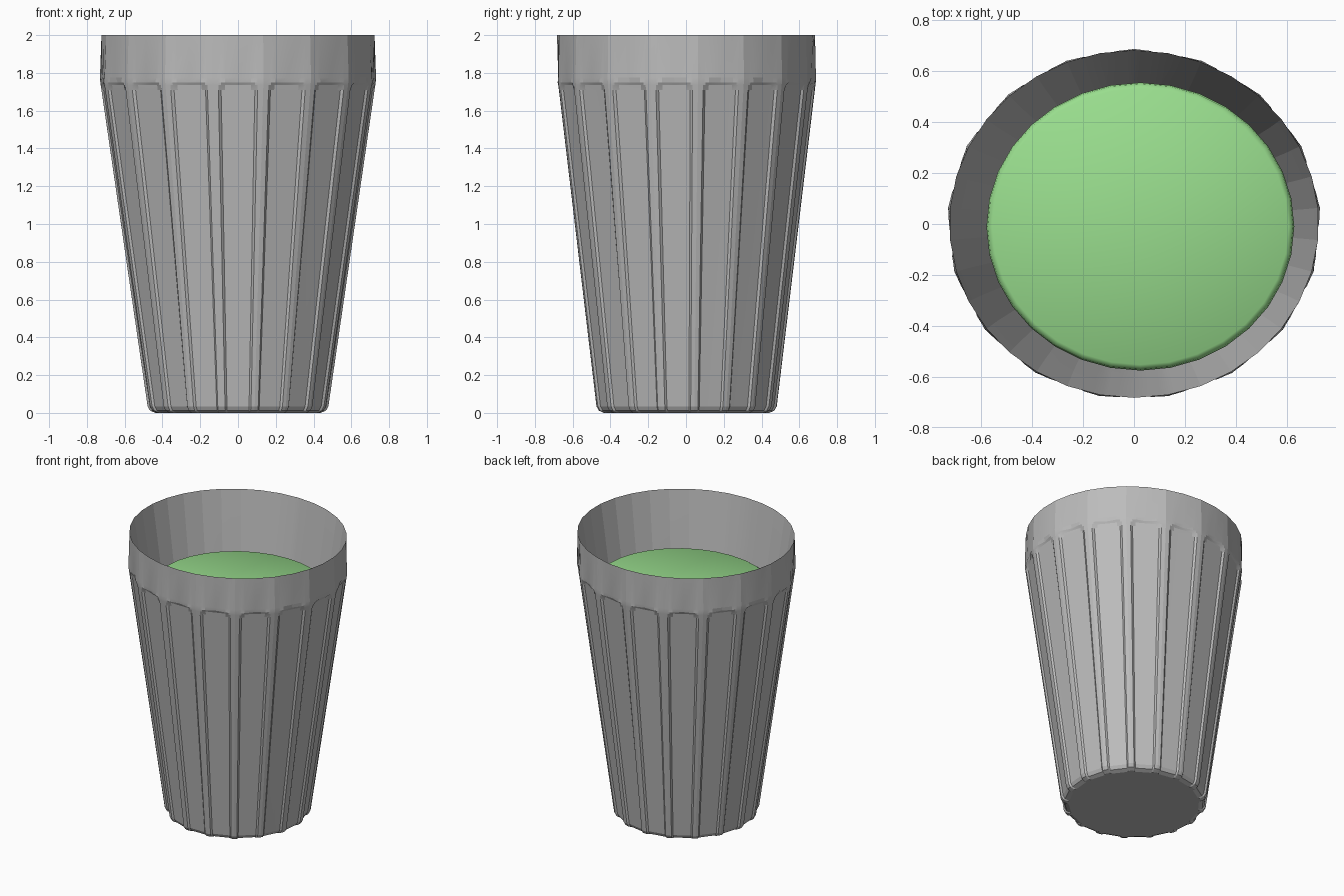
import bpy, bmesh, math

if "Cube" in bpy.data.objects:
    bpy.data.objects.remove(bpy.data.objects["Cube"])

N = 17                       # flutes around the cup
STEP = 2 * math.pi / N
T = [-0.5, -0.39, -0.34, -0.26, 0.0, 0.26, 0.34, 0.39]   # samples across one flute
DEPTH = 0.014


def material(name, rgb):
    m = bpy.data.materials.new(name)
    m.diffuse_color = (*rgb, 1)
    m.use_nodes = True
    m.node_tree.nodes["Principled BSDF"].inputs["Base Color"].default_value = m.diffuse_color
    return m


def chord(a, half):
    """Radius factor that puts a point at angle a on a straight chord of +-half."""
    return math.cos(half) / math.cos(a)


def loft(name, rings, mat, smooth_angle):
    """Skin closed rings of points and cap both ends."""
    bm = bmesh.new()
    vr = [[bm.verts.new(p) for p in ring] for ring in rings]
    n = len(vr[0])
    for a, b in zip(vr, vr[1:]):
        for i in range(n):
            j = (i + 1) % n
            bm.faces.new((a[i], a[j], b[j], b[i]))
    for ring in (vr[0], vr[-1]):
        c = [sum(v.co[k] for v in ring) / n for k in range(3)]
        centre = bm.verts.new(c)
        for i in range(n):
            bm.faces.new((ring[i], ring[(i + 1) % n], centre))
    bmesh.ops.recalc_face_normals(bm, faces=bm.faces[:])
    me = bpy.data.meshes.new(name)
    bm.to_mesh(me)
    bm.free()
    me.materials.append(mat)
    ob = bpy.data.objects.new(name, me)
    bpy.context.collection.objects.link(ob)
    bpy.ops.object.select_all(action='DESELECT')
    ob.select_set(True)
    bpy.context.view_layer.objects.active = ob
    bpy.ops.object.shade_smooth_by_angle(angle=math.radians(smooth_angle))
    return ob


def cup_ring(z, rx, ry, kind, cut=0.0):
    """kind: 'flute' = ribs with recessed panels up to |t| <= cut, else polygon sides."""
    pts = []
    for k in range(N):
        for t in T:
            a = t * STEP
            if kind == 'flute':
                f, d = (1.0, 0.0)
                if abs(t) < 0.5:
                    f = chord(a, 0.5 * STEP) * 0.5 + 0.5       # slightly rounded rib
                if abs(t) <= cut:
                    f, d = chord(a, 0.34 * STEP), DEPTH        # flat panel
            elif kind == 'coarse':
                f, d = chord(a, 0.5 * STEP), 0.0
            else:
                b = abs(abs(t) - 0.25) * STEP
                f, d = chord(b, 0.25 * STEP), 0.0
            th = k * STEP + a
            pts.append(((rx * f - d) * math.sin(th), -(ry * f - d) * math.cos(th), z))
    return pts


def body(z, cut):
    s = (z - 0.03) / 1.72
    return cup_ring(z, 0.48 + 0.252 * s, 0.48 + 0.207 * s, 'flute', cut)


grey = material("grey_glass", (0.5, 0.5, 0.5))
green = material("green_drink", (0.32, 0.73, 0.27))

# Cup: fluted outside, plain rim band, thin lip, tapered inside
rings = [
    cup_ring(0.0, 0.44, 0.44, 'flute', 0.35),
    cup_ring(0.012, 0.468, 0.468, 'flute', 0.35),
    body(0.035, 0.35),
    body(1.71, 0.35),
    body(1.735, 0.27),
    body(1.75, 0.0),
    cup_ring(1.775, 0.734, 0.688, 'coarse'),
    cup_ring(2.0, 0.726, 0.683, 'fine'),
    cup_ring(1.62, 0.668, 0.628, 'fine'),
    cup_ring(0.10, 0.42, 0.42, 'fine'),
]
loft("cup", rings, grey, 10)

# Drink: tapered solid with a softly rounded top edge
def drink_ring(z, rx, ry, ox, oy, n=32):
    return [(ox + rx * math.cos(2 * math.pi * i / n),
             oy + ry * math.sin(2 * math.pi * i / n), z) for i in range(n)]


loft("drink", [
    drink_ring(0.13, 0.37, 0.36, 0.01, -0.005),
    drink_ring(1.585, 0.605, 0.566, 0.025, -0.01),
    drink_ring(1.612, 0.60, 0.561, 0.025, -0.01),
    drink_ring(1.625, 0.582, 0.543, 0.025, -0.01),
], green, 50)
